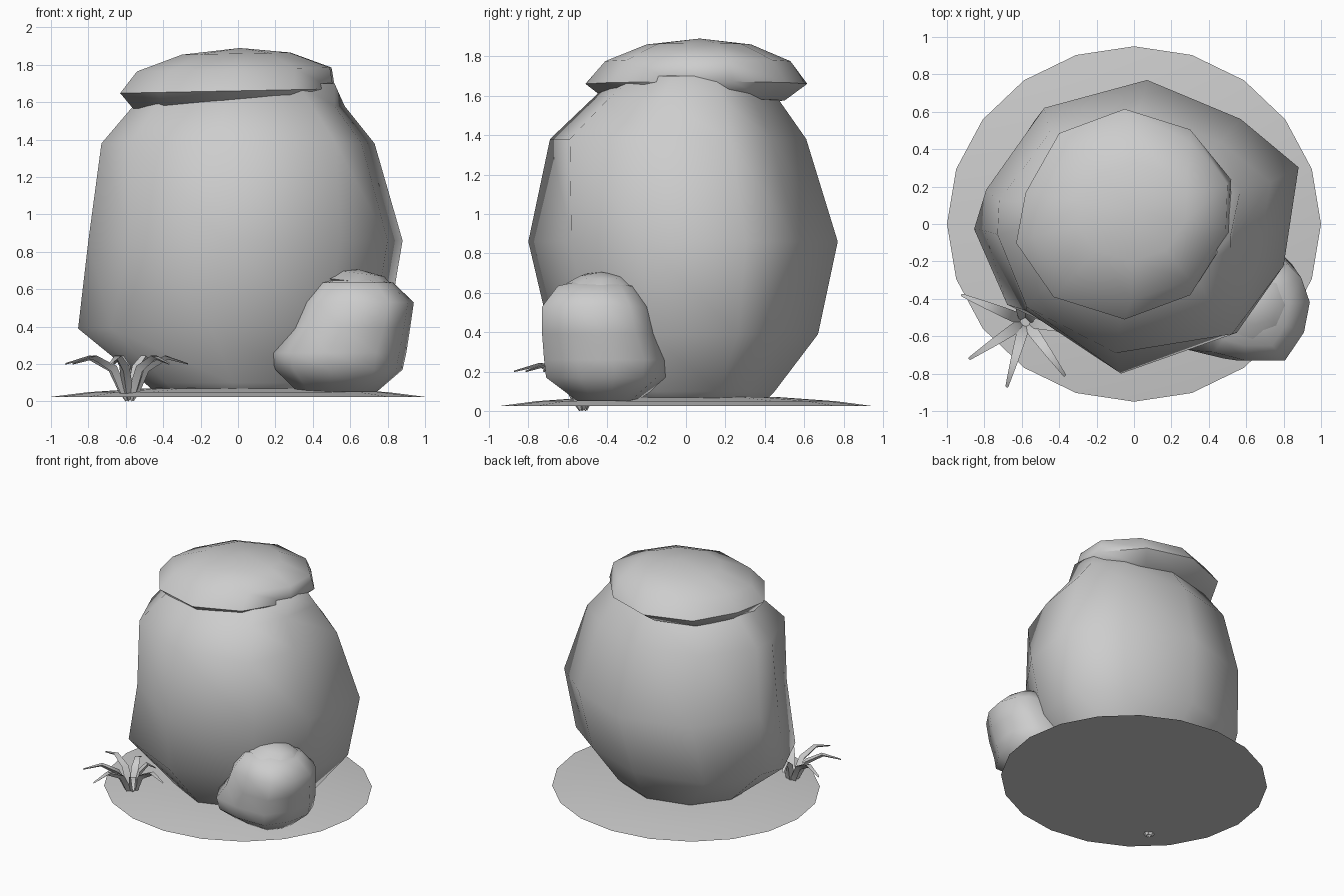
import bpy, bmesh, math
from mathutils import Vector

cube = bpy.data.objects.get("Cube")
if cube:
    bpy.data.objects.remove(cube)

stone = bpy.data.materials.new("stone_grey")
stone.use_nodes = True
grey = (0.61, 0.61, 0.61, 1)
stone.diffuse_color = grey
stone.node_tree.nodes["Principled BSDF"].inputs["Base Color"].default_value = grey


def finish(bm, name, smooth=True):
    bmesh.ops.recalc_face_normals(bm, faces=bm.faces)
    for f in bm.faces:
        f.smooth = smooth
    me = bpy.data.meshes.new(name)
    bm.to_mesh(me)
    bm.free()
    me.set_sharp_from_angle(angle=math.radians(62))
    me.materials.append(stone)
    ob = bpy.data.objects.new(name, me)
    bpy.context.collection.objects.link(ob)


def loft(name, outline, rings, tip, tilt=0, nudges={}):
    """Stack the outline, fitted to each ring's (z, x0, x1, y0, y1) box.
    nudges maps (ring, corner) to a sideways shift of that corner."""
    xs, ys = zip(*outline)
    ax, ay = min(xs), min(ys)
    w, d = max(xs) - ax, max(ys) - ay
    bm = bmesh.new()
    loops = []
    for r, (z, x0, x1, y0, y1) in enumerate(rings):
        mid = (x0 + x1) / 2
        loop = []
        for i, (x, y) in enumerate(outline):
            dx, dy = nudges.get((r, i), (0, 0))
            px = x0 + (x - ax) / w * (x1 - x0) + dx
            py = y0 + (y - ay) / d * (y1 - y0) + dy
            loop.append(bm.verts.new((px, py, z + tilt * (px - mid))))
        loops.append(loop)
    n = len(outline)
    for a, b in zip(loops, loops[1:]):
        for i in range(n):
            j = (i + 1) % n
            bm.faces.new((a[i], a[j], b[j], b[i]))
    top = bm.verts.new(tip)
    for i in range(n):
        bm.faces.new((loops[-1][i], loops[-1][(i + 1) % n], top))
    bm.faces.new(loops[0][::-1])
    finish(bm, name)


def circle(n):
    return [(math.cos(a * math.tau / n), math.sin(a * math.tau / n))
            for a in range(n)]


# Main boulder
loft("large_rock",
     [(-.80, -.03), (-.79, .19), (-.48, .63), (.07, .78), (.57, .57),
      (.88, .31), (.80, -.22), (.55, -.58), (-.07, -.80), (-.62, -.50)],
     [(.03, -.42, .5, -.45, .38), (.1, -.5, .58, -.5, .45),
      (.39, -.855, .80, -.69, .67), (.86, -.80, .88, -.80, .77),
      (1.38, -.73, .73, -.69, .61), (1.58, -.56, .57, -.48, .47),
      (1.7, -.42, .5, -.36, .36)], (0, .03, 1.75),
     nudges={(2, 1): (.06, 0), (3, 9): (.04, .04), (4, 7): (.08, -.08),
             (5, 7): (.05, -.05), (6, 6): (.06, .03)})

# Slab resting on the boulder
loft("rock_cap",
     [(-.63, -.10), (-.58, .17), (-.40, .49), (-.05, .62), (.30, .51),
      (.52, .24), (.51, -.05), (.30, -.38), (-.05, -.51), (-.43, -.39)],
     [(1.575, -.56, .42, -.40, .50), (1.66, -.63, .52, -.51, .615),
      (1.775, -.54, .50, -.41, .53), (1.86, -.30, .28, -.20, .33)],
     (.01, .07, 1.89), .02)

# Small boulder with its own cap
loft("small_rock",
     [(.17, -.48), (.25, -.25), (.50, -.08), (.80, -.15), (.88, -.22),
      (.94, -.37), (.90, -.55), (.77, -.72), (.50, -.72), (.28, -.67)],
     [(.05, .32, .74, -.55, -.25), (.17, .20, .88, -.71, -.08),
      (.26, .17, .90, -.72, -.07), (.39, .28, .92, -.73, -.12),
      (.53, .34, .94, -.73, -.16), (.635, .42, .83, -.65, -.24)],
     (.62, -.45, .68))
loft("small_rock_cap", circle(8),
     [(.60, .48, .80, -.57, -.29), (.64, .44, .83, -.62, -.25),
      (.685, .52, .78, -.54, -.32)], (.65, -.43, .705), -.12)

# Thin ground disc, slightly domed
loft("ground_disc", circle(20),
     [(.025, -1, 1, -.95, .95), (.05, -.8, .8, -.76, .76),
      (.07, -.5, .5, -.48, .48)], (0, 0, .08))

# Grass tuft: arching three-sided blades
bm = bmesh.new()
root = Vector((-.58, -.52, 0))
tips = [(-.92, -.38), (-.88, -.72), (-.68, -.87), (-.37, -.81),
        (-.27, -.58), (-.46, -.40), (-.66, -.30)]
profile = [(.03, .02, .02), (.12, .08, .03), (.28, .19, .028),
           (.62, .245, .02), (1, .205, .008)]
for tx, ty in tips:
    reach = Vector((tx, ty, 0)) - root
    side = Vector((-reach.y, reach.x, 0)).normalized()
    prev = None
    for t, z, half in profile:
        c = root + reach * t + Vector((0, 0, z))
        keel = c - Vector((0, 0, half)) + reach.normalized() * half * .6
        sec = [bm.verts.new(p) for p in (c - side * half, c + side * half, keel)]
        if prev:
            for i in range(3):
                j = (i + 1) % 3
                bm.faces.new((prev[i], prev[j], sec[j], sec[i]))
        else:
            bm.faces.new(sec)
        prev = sec
    bm.faces.new(prev)
finish(bm, "grass_tuft", smooth=False)
